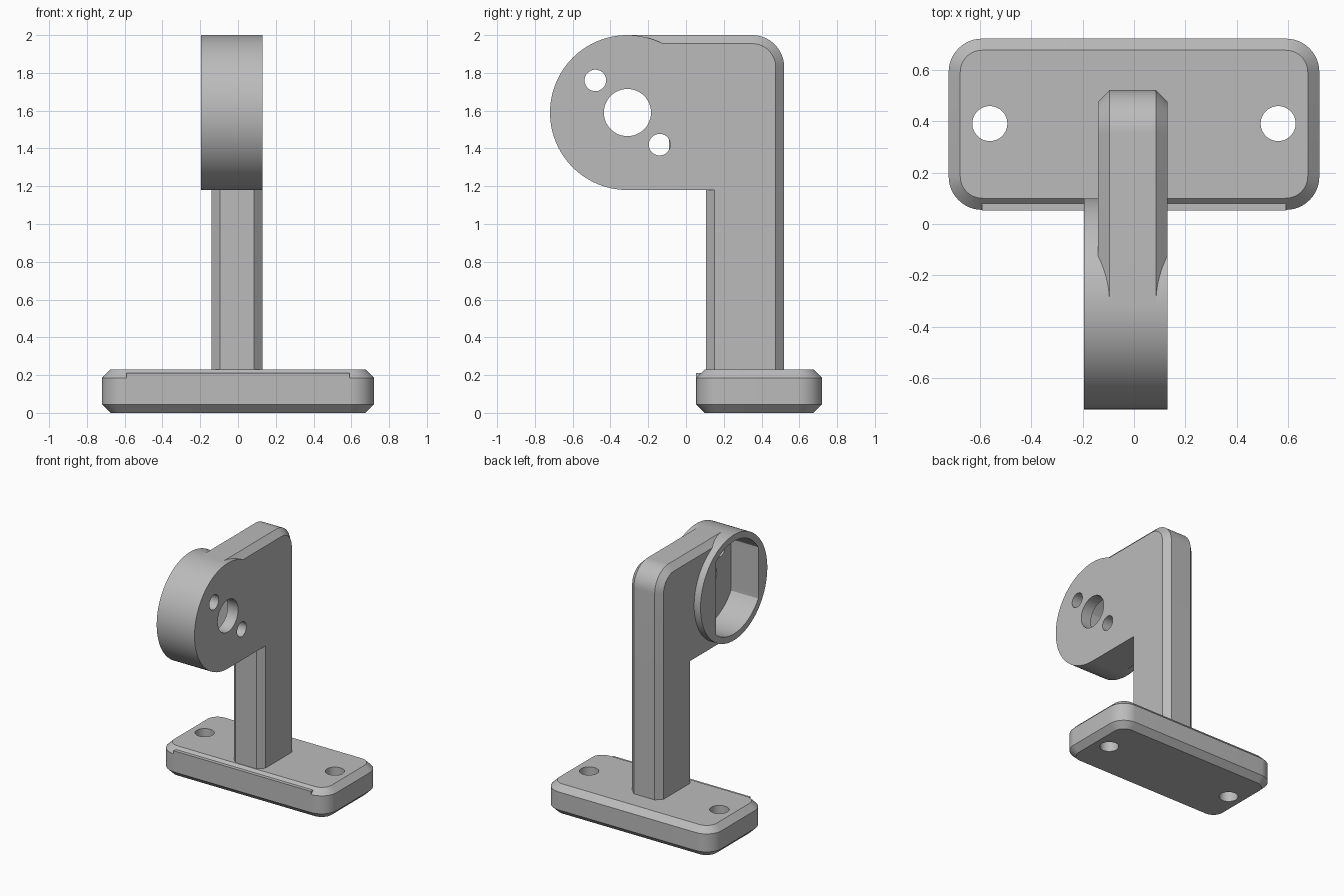
import bpy
import bmesh
from math import cos, sin, pi

cube = bpy.data.objects.get("Cube")
if cube:
    bpy.data.objects.remove(cube, do_unlink=True)

grey = bpy.data.materials.new("plain grey")
grey.use_nodes = True
grey.diffuse_color = (0.5, 0.5, 0.5, 1)
grey.node_tree.nodes["Principled BSDF"].inputs["Base Color"].default_value = (0.5, 0.5, 0.5, 1)


def arc(u, v, r, start, end, steps):
    """Points on an arc, angles in half turns."""
    angles = [pi * (start + (end - start) * i / steps) for i in range(steps + 1)]
    return [(u + r * cos(a), v + r * sin(a)) for a in angles]


def circle(u, v, r, steps=96):
    return arc(u, v, r, 0, 2, steps)[:-1]


def prism(name, profile, axis, low, high, chamfer=0, rule=lambda mid: True):
    """Extrude a profile along x or z, chamfering the cap edges the rule picks."""
    place = (lambda u, v, t: (t, u, v)) if axis == 0 else (lambda u, v, t: (u, v, t))
    bm = bmesh.new()
    rings = [[bm.verts.new(place(u, v, t)) for u, v in profile] for t in (low, high)]
    bm.faces.new(rings[0][::-1])
    bm.faces.new(rings[1])
    n = len(profile)
    for i in range(n):
        j = (i + 1) % n
        bm.faces.new((rings[0][i], rings[0][j], rings[1][j], rings[1][i]))
    bmesh.ops.recalc_face_normals(bm, faces=bm.faces)
    if chamfer:
        edges = [e for e in bm.edges
                 if abs(e.verts[0].co[axis] - e.verts[1].co[axis]) < 1e-5
                 and rule((e.verts[0].co + e.verts[1].co) / 2)]
        bmesh.ops.bevel(bm, geom=edges, offset=chamfer, segments=1,
                        affect='EDGES', profile=0.5)
    mesh = bpy.data.meshes.new(name)
    bm.to_mesh(mesh)
    bm.free()
    mesh.materials.append(grey)
    ob = bpy.data.objects.new(name, mesh)
    bpy.context.collection.objects.link(ob)
    return ob


def combine(target, tool, operation):
    """Apply a boolean and remove the tool."""
    mod = target.modifiers.new("combine", 'BOOLEAN')
    mod.object, mod.operation, mod.solver = tool, operation, 'EXACT'
    with bpy.context.temp_override(object=target, active_object=target):
        bpy.ops.object.modifier_apply(modifier=mod.name)
    bpy.data.objects.remove(tool, do_unlink=True)


# Base plate with rounded corners, chamfered rims and two screw holes
HX, Y0, Y1, R = 0.72, 0.055, 0.72, 0.13
outline = (arc(HX - R, Y1 - R, R, 0, 0.5, 12) + arc(R - HX, Y1 - R, R, 0.5, 1, 12)
           + arc(R - HX, Y0 + R, R, 1, 1.5, 12) + arc(HX - R, Y0 + R, R, 1.5, 2, 12))
base = prism("base_plate", outline, 2, 0, 0.23, chamfer=0.045)
for side in (-1, 1):
    combine(base, prism("screw_cutter", circle(side * 0.56, 0.39, 0.068, 48), 2, -0.1, 0.4),
            'DIFFERENCE')

# Shallow pad on the front of the base
pad = prism("front_pad", [(-0.59, 0.052), (0.59, 0.052), (0.59, 0.15), (-0.59, 0.15)],
            2, 0.045, 0.21)

# Upright post with four chamfered corners
L, RT, F, B, C = -0.14, 0.13, 0.105, 0.52, 0.045
post = prism("post", [(L + C, F), (RT - C, F), (RT, F + C), (RT, B - C),
                      (RT - C, B), (L + C, B), (L, B - C), (L, F + C)], 2, 0.2, 1.18)

# Arm with rounded back corner, chamfered along its top and back
CY, CZ, CR = -0.31, 1.59, 0.41
side_profile = [(CY, CZ - CR), (B, CZ - CR)] + arc(B - 0.17, 1.83, 0.17, 0, 0.5, 16) + [(CY, 2)]
head = prism("arm_and_cup", side_profile, 0, L, RT, chamfer=C,
             rule=lambda mid: mid.y > CY + 0.01 and mid.z > 1.2)

# Round cup joined to the arm, hollowed by a flat-sided round pocket
combine(head, prism("cup", circle(CY, CZ, CR, 128), 0, -0.195, RT), 'UNION')
pocket = [(min(max(u, CY - 0.3), CY + 0.22), v) for u, v in circle(CY, CZ, 0.36)]
combine(head, prism("pocket_cutter", pocket, 0, -0.4, 0.04), 'DIFFERENCE')

# Shaft hole and two small holes through the cup floor
for offset, radius in ((0, 0.125), (0.17, 0.057), (-0.17, 0.057)):
    cutter = prism("hole_cutter", circle(CY + offset, CZ - offset, radius, 48), 0, -0.05, 0.3)
    combine(head, cutter, 'DIFFERENCE')

# Smooth the curved walls, keep edges crisp
bpy.ops.object.select_all(action='DESELECT')
for ob in (base, pad, post, head):
    ob.select_set(True)
bpy.context.view_layer.objects.active = head
bpy.ops.object.shade_smooth_by_angle(angle=pi / 9)
